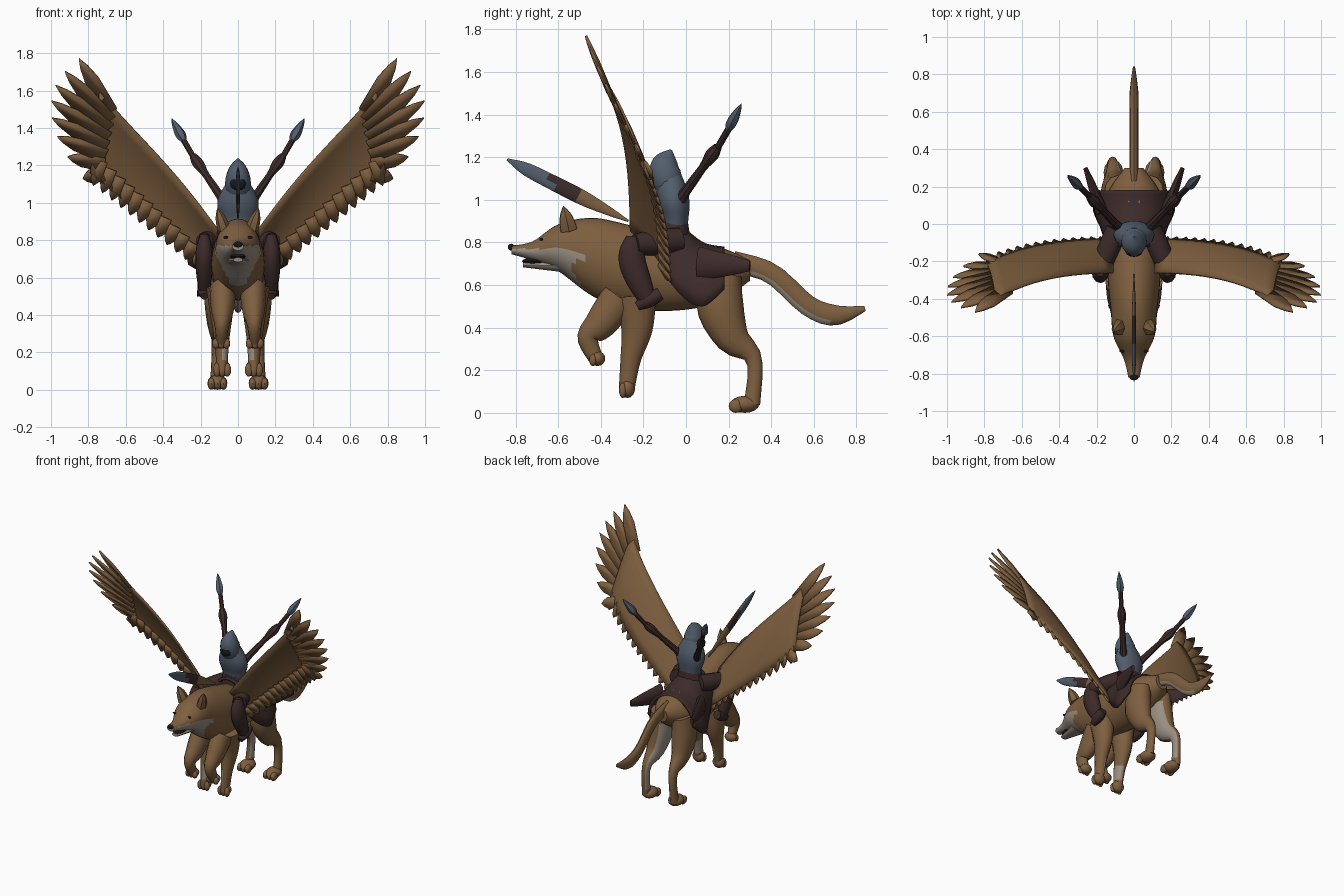
import bpy, bmesh, math
from mathutils import Vector

cube = bpy.data.objects.get("Cube")
if cube:
    bpy.data.objects.remove(cube)


def material(name, red, green, blue):
    mat = bpy.data.materials.new(name)
    mat.use_nodes = True
    mat.diffuse_color = (red, green, blue, 1)
    shader = mat.node_tree.nodes["Principled BSDF"]
    shader.inputs["Base Color"].default_value = (red, green, blue, 1)
    return mat


FUR = material("brown fur", .21, .115, .05)
PALE = material("pale fur", .32, .27, .22)
LEATHER = material("dark leather", .046, .024, .023)
STEEL = material("blue steel", .085, .11, .15)
BLACK = material("black", .01, .01, .01)


def finish(bm, name, mats, paint=None, thickness=0):
    """Turn a bmesh into a shaded object; paint picks a material slot per face."""
    bmesh.ops.recalc_face_normals(bm, faces=bm.faces)
    for face in bm.faces:
        face.smooth = not thickness
        if paint:
            face.material_index = int(paint(face.calc_center_median(), face.normal))
    mesh = bpy.data.meshes.new(name)
    bm.to_mesh(mesh)
    bm.free()
    mesh.set_sharp_from_angle(angle=math.radians(40))
    for mat in mats:
        mesh.materials.append(mat)
    obj = bpy.data.objects.new(name, mesh)
    bpy.context.collection.objects.link(obj)
    if thickness:
        solid = obj.modifiers.new("Thickness", "SOLIDIFY")
        solid.thickness = thickness
        solid.offset = 0


def sample(values, t):
    """Smooth curve through evenly spaced values, numbers or vectors alike."""
    last = len(values) - 1
    i = min(int(t * last), last - 1)
    u = t * last - i
    a, b, c, d = (values[max(0, min(last, i + k))] for k in (-1, 0, 1, 2))
    return b + (c - a) * (u / 2) + (2 * a - 5 * b + 4 * c - d) * (u * u / 2) \
        + (3 * b - a - 3 * c + d) * (u ** 3 / 2)


def loft(name, path, depths, widths, mats, paint=None, steps=14, sides=14,
         upright=False, arch=False):
    """Skin elliptical rings, or half rings for an arch, along a smooth path."""
    bm = bmesh.new()
    path = [Vector(p) for p in path]
    centres = [sample(path, i / steps) for i in range(steps + 1)]
    rings = []
    for i, centre in enumerate(centres):
        along = (centres[min(i + 1, steps)] - centres[max(i - 1, 0)]).normalized()
        across = (Vector((1, 0, 0)) - along * along.x).normalized()
        normal = Vector((0, 0, 1)) if upright else along.cross(across)
        width = max(sample(widths, i / steps), .002)
        depth = max(sample(depths, i / steps), .002)
        ring = []
        for k in range(sides + arch):
            angle = math.pi * k / sides * (1 if arch else 2)
            ring.append(bm.verts.new(centre + across * width * math.cos(angle)
                                     + normal * depth * math.sin(angle)))
        rings.append(ring)
    for low, high in zip(rings, rings[1:]):
        for k in range(sides):
            j = (k + 1) % len(low)
            bm.faces.new((low[k], low[j], high[j], high[k]))
    if not arch:
        bm.faces.new(rings[0])
        bm.faces.new(rings[-1])
    finish(bm, name, mats, paint, thickness=.02 if arch else 0)


def limb(name, xs, joints, radii, mats, paint=None, flat=1.0, sides=12):
    """A tapered tube through (y, z) joints while x runs evenly from end to end."""
    path = [(xs[0] + (xs[1] - xs[0]) * i / (len(joints) - 1), y, z)
            for i, (y, z) in enumerate(joints)]
    loft(name, path, radii, [r * flat for r in radii], mats, paint, sides=sides)


def blob(name, centre, size, mat):
    bm = bmesh.new()
    bmesh.ops.create_uvsphere(bm, u_segments=12, v_segments=8, radius=1)
    bmesh.ops.scale(bm, vec=size, verts=bm.verts)
    bmesh.ops.translate(bm, vec=centre, verts=bm.verts)
    finish(bm, name, [mat])


# Wing edges follow simple curves outward in x
def leading_edge(x):
    return Vector((x, -.26 - .35 * x ** 3, .7 + 1.25 * x + .03 * math.sin(x * 6)))


def trailing_edge(x):
    return Vector((x, -.08 - .25 * x ** 3, .51 + .82 * x))


def wing_chord(u):
    return leading_edge(.11 + .63 * u), trailing_edge(.15 + .64 * u)


FACING = (leading_edge(.7) - leading_edge(.2)).cross(
    trailing_edge(.6) - leading_edge(.5)).normalized()


def feather(bm, root, tip, width, mirror):
    length = tip - root
    across = length.cross(FACING).normalized() * width
    half = [(0, 1), (.6, 1), (.84, .55)]
    outline = [root + length * t - across * w for t, w in half] + [tip]
    outline += [root + length * t + across * w for t, w in reversed(half)]
    bm.faces.new([bm.verts.new((p.x * mirror, p.y, p.z)) for p in outline])


def wing(name, mirror):
    bm = bmesh.new()
    rows = []
    for i in range(13):
        lead, trail = wing_chord(i / 12)
        row = []
        for k in range(7):
            p = lead.lerp(trail, k / 6) + FACING * .02 * math.sin(math.pi * k / 6)
            row.append(bm.verts.new((p.x * mirror, p.y, p.z)))
        rows.append(row)
    for inner, outer in zip(rows, rows[1:]):
        for k in range(6):
            bm.faces.new((inner[k], inner[k + 1], outer[k + 1], outer[k]))
    # Long primaries fan out from the wrist along a curved line of tips
    first, bulge, last = (Vector(p) for p in
                          ((.85, -.47, 1.77), (1.16, -.4, 1.55), (.83, -.16, 1.13)))
    lead, trail = wing_chord(.9)
    for i in range(8):
        t = i / 7
        tip = first.lerp(bulge, t).lerp(bulge.lerp(last, t), t)
        feather(bm, lead.lerp(trail, .08 + .8 * t), tip, .04, mirror)
    # Short secondaries serrate the trailing edge
    for i in range(13):
        lead, trail = wing_chord(i / 13)
        tip = trail + (trail - lead) * .06 + Vector((.03, 0, 0))
        feather(bm, lead.lerp(trail, .75), tip, .032, mirror)
    finish(bm, name, [FUR], thickness=.012)


# Body, neck and head in one skin, with pale muzzle and throat
def throat(c, n):
    return c.y < -.45 and c.z < .77 - max(c.y + .6, 0) * .3 and abs(c.x) < (c.z - .5) * .55


spine = [(-.82, .765), (-.72, .76), (-.6, .775), (-.45, .735),
         (-.3, .69), (-.05, .65), (.15, .65), (.3, .67)]
loft("body", [(0, y, z) for y, z in spine], [.02, .045, .11, .18, .2, .17, .13, .05],
     [.03, .055, .11, .125, .14, .145, .145, .05], [FUR, PALE], throat,
     steps=49, sides=32, upright=True)
loft("lower_jaw", [(0, -.765, .695), (0, -.58, .69)], [.012, .03], [.025, .065], [PALE],
     upright=True)
blob("mouth", (0, -.7, .712), (.04, .07, .018), BLACK)
blob("nose", (0, -.82, .778), (.024, .016, .016), BLACK)
limb("tail", (0, 0), [(.22, .71), (.4, .655), (.57, .505), (.7, .458), (.84, .49)],
     [.05, .048, .048, .048, .012], [FUR, PALE],
     lambda c, n: n.z < -.2 and .33 < c.y < .7, flat=.5)

# Saddle cloth arched over the back
loft("saddle", [(0, -.12, .68), (0, -.02, .55), (0, .08, .5), (0, .18, .58)],
     [.2, .31, .29, .19], [.14, .17, .21, .19], [LEATHER], upright=True, arch=True)

# Rider with armoured trunk and pointed helmet
loft("rider_hips", [(0, -.05, .77), (0, -.05, .9)], [.08, .06], [.11, .08], [LEATHER])
loft("rider_torso", [(0, -.05, .84), (0, -.05, .95), (0, -.08, 1.11)],
     [.06, .06, .075, .06], [.07, .09, .11, .06], [STEEL])
loft("helmet", [(0, -.08, 1.06), (0, -.1, 1.15), (0, -.07, 1.235)],
     [.065, .075, .06, .005], [.065, .068, .05, .005], [STEEL])
blob("face_opening", (0, -.15, 1.105), (.045, .026, .04), BLACK)

# Flat lance blade held out ahead
limb("lance", (0, 0), [(-.84, 1.19), (-.27, .9)], [.005, .03, .035, .035, .02, .005],
     [STEEL, LEATHER, FUR], lambda c, n: (c.y > -.63) + (c.y > -.5), flat=.33)


def paw(name, centre, size):
    blob(name, centre, size, FUR)
    for k in (-1, 0, 1):
        toe = (centre[0] + k * size[0] * .6, centre[1] - size[1] * .6, centre[2] - size[2] * .2)
        blob(name + "_toe", toe, (.021, size[1] * .5, size[2] * .8), FUR)


for side, s in (("left_", 1), ("right_", -1)):
    wing(side + "wing", s)

    # Raised foreleg, lowered foreleg and hind leg with their paws
    limb(side + "raised_foreleg", (.08 * s, .09 * s),
         [(-.31, .54), (-.4, .42), (-.46, .35), (-.42, .25)],
         [.09, .075, .05, .034], [FUR], flat=.8)
    paw(side + "raised_paw", (.09 * s, -.415, .255), (.046, .036, .035))
    limb(side + "lowered_foreleg", (.09 * s, .085 * s),
         [(-.24, .55), (-.23, .4), (-.26, .25), (-.28, .1)],
         [.1, .075, .048, .036], [FUR, PALE],
         lambda c, n: n.x * s < .3 and .15 < c.z < .26, flat=.8)
    paw(side + "lowered_paw", (.085 * s, -.275, .115), (.046, .036, .045))
    limb(side + "hind_leg", (.09 * s, .12 * s),
         [(.17, .65), (.16, .5), (.22, .35), (.32, .25), (.31, .04)],
         [.09, .11, .08, .038, .038], [FUR, PALE],
         lambda c, n: n.x * s < -.45 and .08 < c.z < .55, flat=.75)
    paw(side + "hind_paw", (.11 * s, .275, .04), (.053, .068, .04))

    # Ear and eye
    limb(side + "ear", (.075 * s, .11 * s), [(-.55, .86), (-.575, .97)],
         [.045, .035, .003], [FUR], flat=.8, sides=6)
    blob(side + "eye", (.065 * s, -.68, .815), (.013, .008, .007), BLACK)

    # Rider's leg and boot, and the trailing flap of the saddle
    limb(side + "rider_thigh", (.09 * s, .18 * s), [(-.03, .81), (-.24, .79)],
         [.06, .06, .05], [LEATHER])
    limb(side + "rider_shin", (.18 * s, .18 * s), [(-.25, .83), (-.25, .7), (-.18, .53)],
         [.03, .06, .06, .04], [LEATHER], flat=.75)
    limb(side + "rider_boot", (.18 * s, .18 * s), [(-.23, .5), (-.12, .56)],
         [.02, .036, .03], [LEATHER])
    limb(side + "saddle_flap", (.17 * s, .26 * s), [(.06, .7), (.3, .69)],
         [.08, .055, .025], [LEATHER], flat=.45, sides=8)

    # Raised arm gripping a spear
    limb(side + "raised_arm", (.07 * s, .24 * s), [(-.03, 1), (.15, 1.25)],
         [.03, .024, .022, .02, .032, .02], [LEATHER], sides=8)
    limb(side + "spear_shaft", (.23 * s, .3 * s), [(.14, 1.23), (.21, 1.35)],
         [.016, .016], [LEATHER], sides=8)
    limb(side + "spear_head", (.285 * s, .355 * s), [(.195, 1.325), (.26, 1.45)],
         [.012, .028, .018, .002], [STEEL], sides=6)
